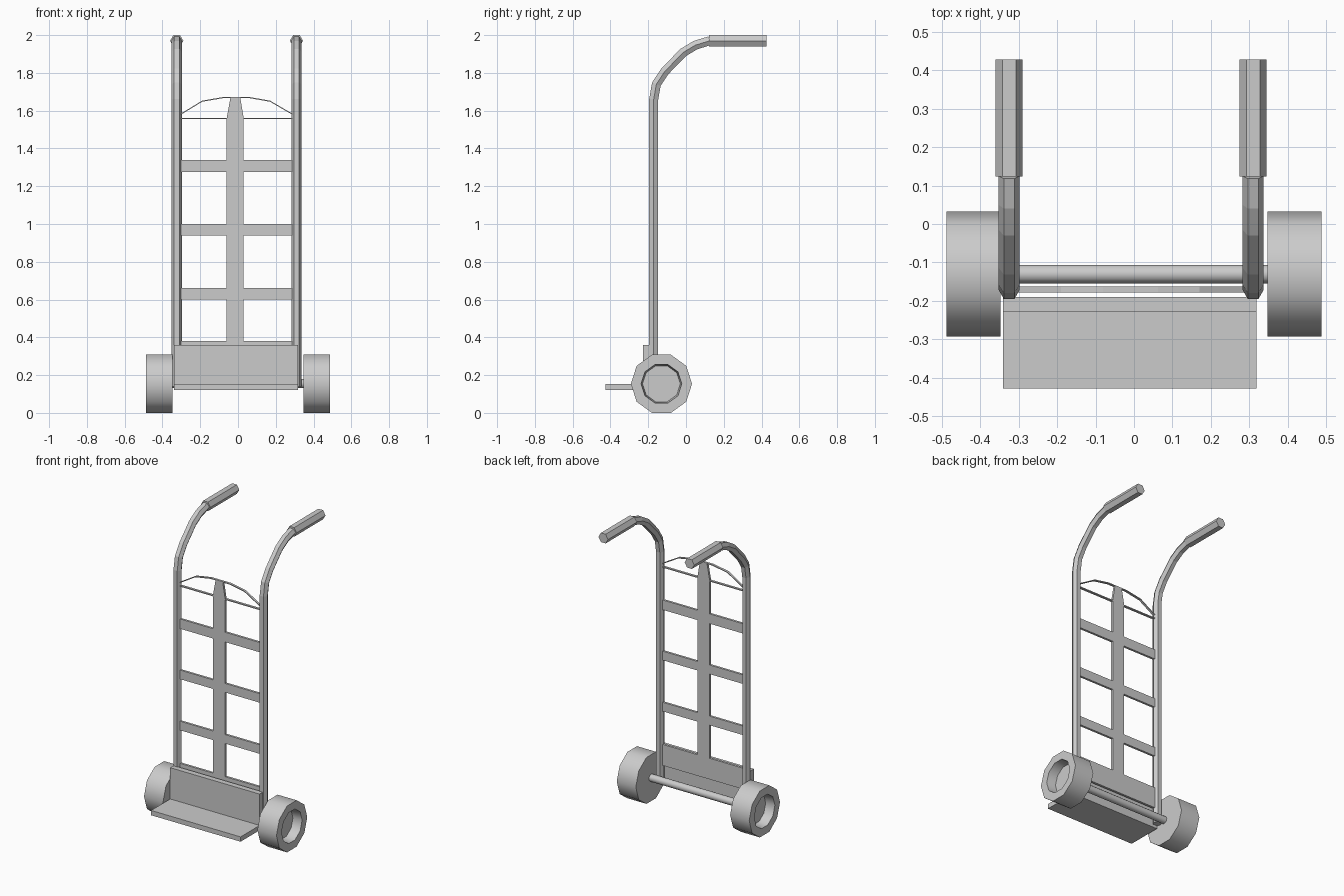
import bpy, bmesh, math
from mathutils import Vector

if "Cube" in bpy.data.objects:
    bpy.data.objects.remove(bpy.data.objects["Cube"])

CX = -0.0075  # frame centre line


def finish(name, bm, smooth=False):
    bmesh.ops.recalc_face_normals(bm, faces=bm.faces)
    me = bpy.data.meshes.new(name)
    bm.to_mesh(me)
    bm.free()
    ob = bpy.data.objects.new(name, me)
    bpy.context.collection.objects.link(ob)
    if smooth:
        bpy.ops.object.select_all(action='DESELECT')
        bpy.context.view_layer.objects.active = ob
        ob.select_set(True)
        bpy.ops.object.shade_smooth_by_angle(angle=math.radians(40))
    return ob


def loft(name, rings, smooth=False):
    """Skin closed rings and cap both ends."""
    bm = bmesh.new()
    vs = [[bm.verts.new(p) for p in r] for r in rings]
    n = len(vs[0])
    for a, b in zip(vs, vs[1:]):
        for i in range(n):
            j = (i + 1) % n
            bm.faces.new((a[i], a[j], b[j], b[i]))
    bm.faces.new(vs[0])
    bm.faces.new(vs[-1])
    return finish(name, bm, smooth)


def box(name, x0, x1, y0, y1, z0, z1):
    return loft(name, [[(x0, y, z0), (x1, y, z0), (x1, y, z1), (x0, y, z1)] for y in (y0, y1)])


def lathe_x(name, profile, y, z, n):
    """Turn (x, radius) points around an x-parallel axis."""
    ang = [2 * math.pi * i / n for i in range(n)]
    return loft(name, [[(x, y + r * math.cos(a), z + r * math.sin(a)) for a in ang]
                       for x, r in profile], True)


def hex_tube(name, x, path, r):
    """Sweep a hexagon along a path in the yz plane, mitred at the bends."""
    pts = [Vector(p) for p in path]
    rings = []
    for i, p in enumerate(pts):
        d0 = (p - pts[max(i - 1, 0)]).normalized()
        d1 = (pts[min(i + 1, len(pts) - 1)] - p).normalized()
        t = (d0 + d1).normalized()
        k = 1 / max(t.dot(d1), t.dot(d0))
        nrm = Vector((-t.y, t.x)) * k
        ring = []
        for s in range(6):
            a = s * math.pi / 3
            q = p + nrm * r * math.sin(a)
            ring.append((x + r * math.cos(a), q.x, q.y))
        rings.append(ring)
    return loft(name, rings)


# side rails with bent handles, grips and wheels
RAIL = [(-0.171, 0.14), (-0.171, 1.66), (-0.157, 1.74), (-0.113, 1.807),
        (-0.015, 1.908), (0.05, 1.947), (0.125, 1.97)]
WHEEL = [(0.347, 0.162), (0.487, 0.162), (0.487, 0.108), (0.425, 0.1)]
for side, s in (("left", -1), ("right", 1)):
    x = CX + s * 0.317
    hex_tube(side + "_rail", x, RAIL, 0.0275)
    hex_tube(side + "_grip", x, [(0.123, 1.97), (0.427, 1.97)], 0.035)
    lathe_x(side + "_wheel", [(s * px, r) for px, r in WHEEL], -0.13, 0.154, 10)

# axle
lathe_x("axle", [(-0.35, 0.024), (0.35, 0.024)], -0.13, 0.155, 12)

# toe plate and its upright
box("toe_plate", -0.34, 0.318, -0.427, -0.19, 0.12, 0.152)
box("toe_upright", -0.34, 0.318, -0.227, -0.19, 0.152, 0.36)

# ladder panel: rungs and centre post
X0, X1, Y0, Y1 = -0.305, 0.29, -0.178, -0.163
for i, (z0, z1) in enumerate([(0.24, 0.38), (0.6, 0.66), (0.94, 1.0), (1.275, 1.34), (1.555, 1.562)]):
    box("rung_%d" % i, X0, X1, Y0, Y1, z0, z1)
post = [(-0.06, 0.38), (0.03, 0.38), (0.03, 1.56), (0.012, 1.67), (-0.04, 1.67), (-0.06, 1.56)]
loft("centre_post", [[(x, y, z) for x, z in post] for y in (Y0, Y1)])

# arched top strip
arch = [(X0, 1.583), (-0.19, 1.653), (-0.08, 1.672), (0.062, 1.672), (0.17, 1.653), (X1, 1.583)]
loft("top_arch", [[(x, Y0, z), (x, Y1, z), (x, Y1, z - 0.006), (x, Y0, z - 0.006)] for x, z in arch])
